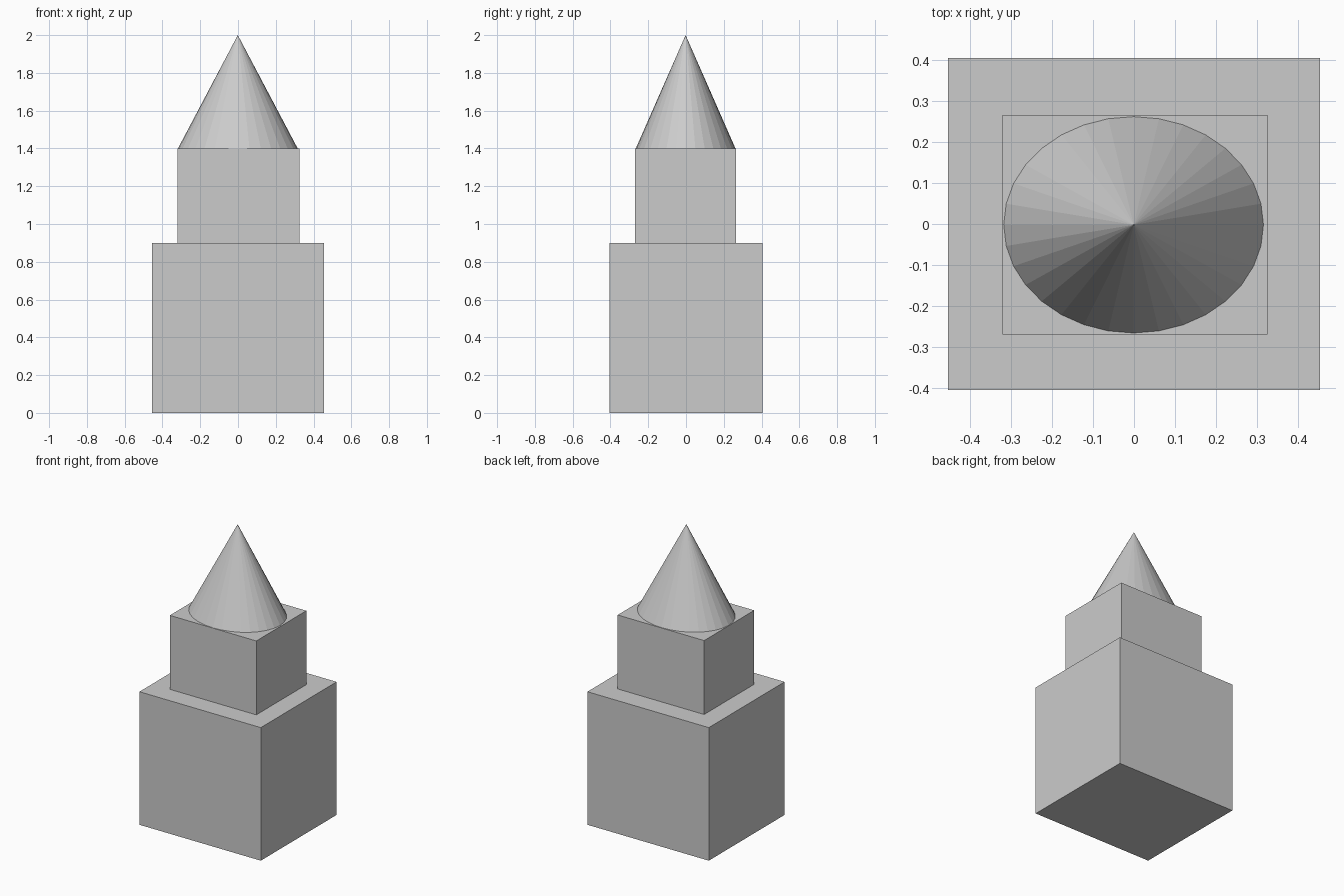
import bpy

if "Cube" in bpy.data.objects:
    bpy.data.objects.remove(bpy.data.objects["Cube"])


def block(name, size, z0, x=0.0, y=0.0):
    """Box of the given size standing on height z0."""
    bpy.ops.mesh.primitive_cube_add(size=1, location=(x, y, z0 + size[2] / 2))
    obj = bpy.context.object
    obj.name = name
    obj.scale = size
    bpy.ops.object.transform_apply(location=False, rotation=False, scale=True)
    return obj


# Stacked tower body
block("base_block", (0.908, 0.81, 0.9), 0.0)
block("upper_block", (0.647, 0.535, 0.5), 0.9, 0.002, -0.002)

# Faceted oval cone roof
bpy.ops.mesh.primitive_cone_add(vertices=32, radius1=1, radius2=0, depth=0.6,
                                location=(-0.001, -0.002, 1.7))
roof = bpy.context.object
roof.name = "cone_roof"
roof.scale = (0.317, 0.264, 1)
bpy.ops.object.transform_apply(location=False, rotation=False, scale=True)
